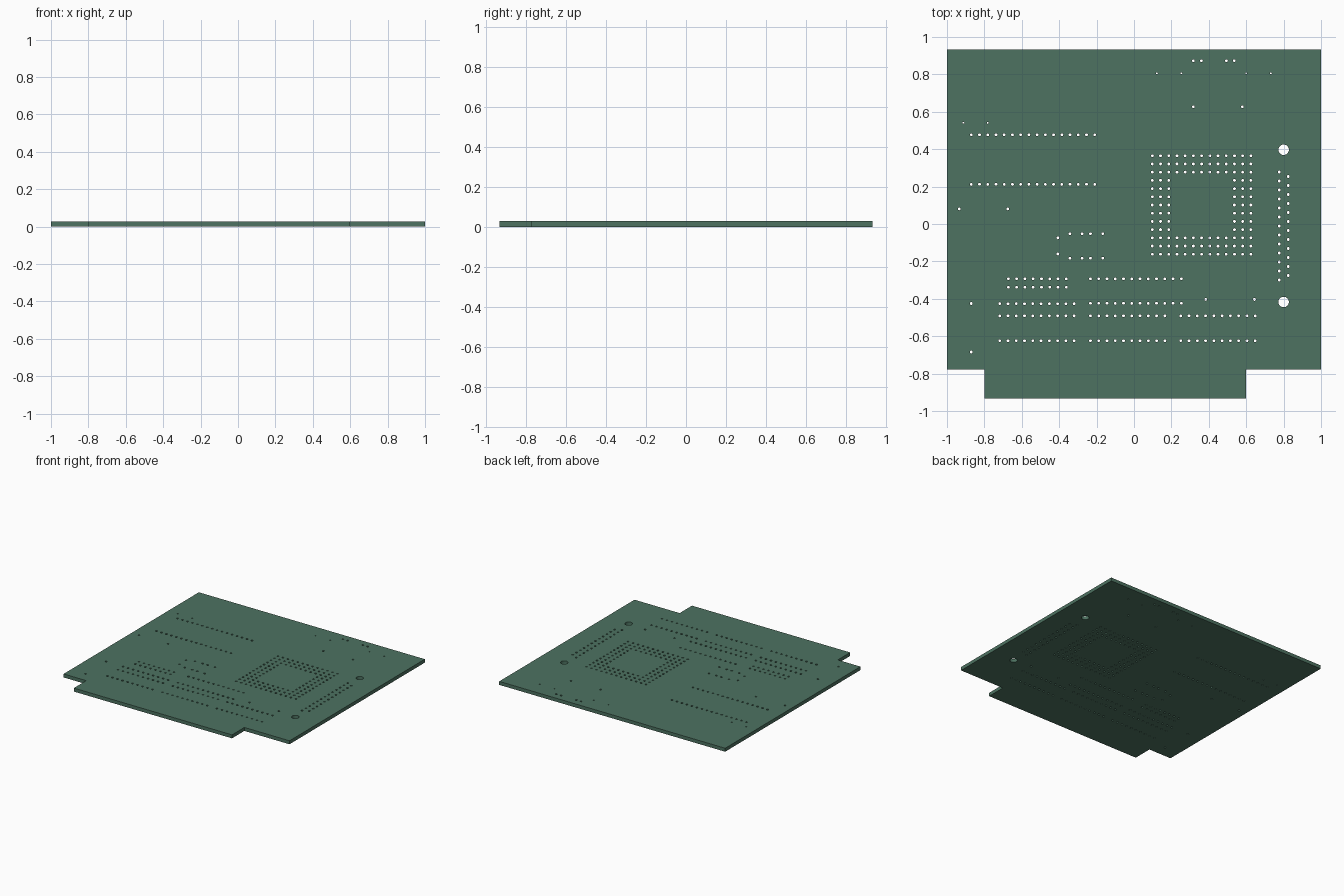
import bpy, bmesh, math

if "Cube" in bpy.data.objects:
    bpy.data.objects.remove(bpy.data.objects["Cube"])

T = 0.028          # board thickness
R, TINY = 0.0078, 0.0052   # pin hole radii

curve = bpy.data.curves.new("circuit_board", 'CURVE')
curve.dimensions = '2D'
curve.fill_mode = 'BOTH'
curve.extrude = T / 2


def loop(points):
    s = curve.splines.new('POLY')
    s.points.add(len(points) - 1)
    for p, (x, y) in zip(s.points, points):
        p.co = (x, y, 0, 1)
    s.use_cyclic_u = True


def hole(x, y, r=R, n=12):
    loop([(x + r * math.cos(2 * math.pi * i / n),
           y + r * math.sin(2 * math.pi * i / n)) for i in range(n)])


def row(x0, x1, y, n):
    for i in range(n):
        hole(x0 + (x1 - x0) * i / (n - 1), y)


# Board outline with the edge connector tab
loop([(-1, 0.933), (-1, -0.777), (-0.8, -0.777), (-0.8, -0.933),
      (0.6, -0.933), (0.6, -0.777), (1, -0.777), (1, 0.933)])

# Long header rows at upper left
for y in (0.477, 0.212):
    row(-0.87, -0.21, y, 16)

# Square pin grid: 13 x 13, outer three rings only
for i in range(13):
    for j in range(13):
        if min(i, j, 12 - i, 12 - j) < 3:
            hole(0.098 + i * 0.0439, 0.365 - j * 0.0439)

# Port connector: two staggered columns and two mounting holes
for i in range(13):
    hole(0.777, 0.278 - i * 0.0481)
for i in range(12):
    hole(0.825, 0.254 - i * 0.0481)
for y in (0.397, -0.417):
    hole(0.8, y, 0.028, 32)

# Jumper block, wide chip and single row
for y in (-0.293, -0.338):
    row(-0.672, -0.362, y, 8)
for y in (-0.293, -0.424):
    row(-0.233, 0.253, y, 12)
row(-0.718, -0.32, -0.426, 10)

# Three chips along the bottom
for x in (-0.718, -0.233, 0.25):
    for y in (-0.491, -0.624):
        row(x, x + 0.398, y, 10)

# Oscillator and capacitor holes
for x in (-0.343, -0.277, -0.233, -0.167):
    for y in (-0.052, -0.183):
        hole(x, y)

# Discrete component holes
for x, y in [(-0.407, -0.074), (-0.407, -0.16), (0.384, -0.403), (0.644, -0.403),
             (-0.87, -0.425), (-0.87, -0.684), (-0.934, 0.081), (-0.675, 0.081),
             (0.317, 0.873), (0.36, 0.873), (0.494, 0.873), (0.536, 0.873),
             (0.317, 0.627), (0.579, 0.627)]:
    hole(x, y)
for x, y in [(-0.912, 0.541), (-0.782, 0.541), (0.122, 0.806),
             (0.253, 0.806), (0.6, 0.806), (0.732, 0.806)]:
    hole(x, y, TINY)

# Turn the filled profile into one closed mesh
board = bpy.data.objects.new("circuit_board", curve)
bpy.context.collection.objects.link(board)
bpy.context.view_layer.objects.active = board
board.select_set(True)
bpy.ops.object.convert(target='MESH')
board = bpy.context.object
bm = bmesh.new()
bm.from_mesh(board.data)
bmesh.ops.remove_doubles(bm, verts=bm.verts, dist=1e-5)
bmesh.ops.translate(bm, verts=bm.verts, vec=(0, 0, T / 2))
bmesh.ops.recalc_face_normals(bm, faces=bm.faces)
bm.to_mesh(board.data)
bm.free()
bpy.ops.object.shade_smooth_by_angle(angle=math.radians(35))

# Green board colour
mat = bpy.data.materials.new("board_green")
mat.diffuse_color = (0.075, 0.17, 0.12, 1)
mat.use_nodes = True
mat.node_tree.nodes["Principled BSDF"].inputs["Base Color"].default_value = mat.diffuse_color
board.data.materials.clear()
board.data.materials.append(mat)
